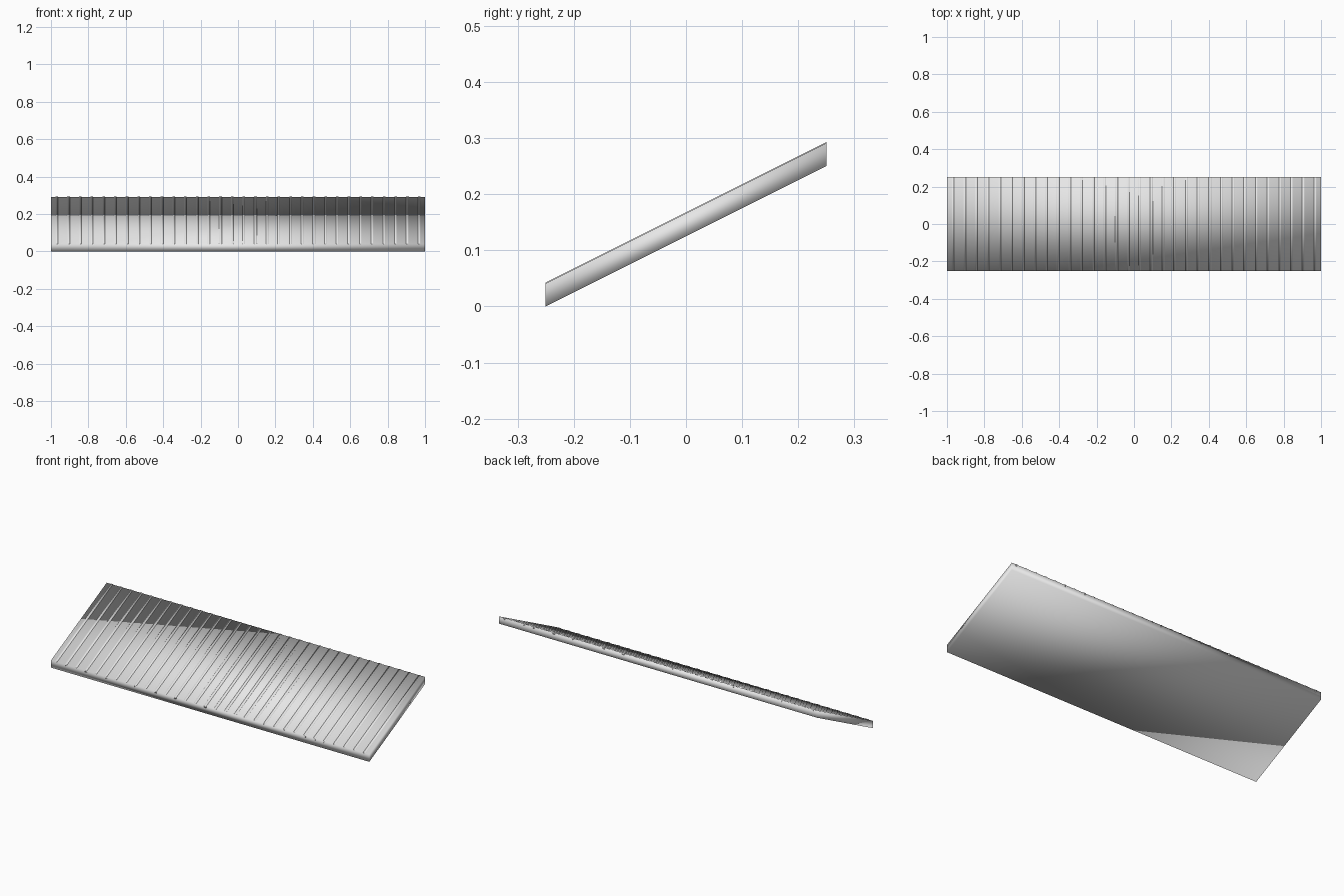
import bpy, bmesh

old = bpy.data.objects.get("Cube")
if old:
    bpy.data.objects.remove(old, do_unlink=True)

grey = bpy.data.materials.new("light grey")
grey.use_nodes = True
colour = (0.8, 0.8, 0.8, 1)
grey.diffuse_color = colour
grey.node_tree.nodes["Principled BSDF"].inputs["Base Color"].default_value = colour

HALF_DEPTH, RISE, THICK, RIB_HEIGHT = 0.25, 0.25, 0.041, 0.002
RIBS, RIB_WIDTH = 32, 0.014


def sloped_box(name, x, width, bottom, top):
    """Box whose top and bottom climb together towards the back."""
    bm = bmesh.new()
    bmesh.ops.create_cube(bm, size=1)
    for v in bm.verts:
        back = v.co.y + 0.5
        v.co.x = x + v.co.x * width
        v.co.y = v.co.y * 2 * HALF_DEPTH
        v.co.z = (top if v.co.z > 0 else bottom) + RISE * back
    for f in bm.faces:
        f.smooth = True
    mesh = bpy.data.meshes.new(name)
    bm.to_mesh(mesh)
    bm.free()
    mesh.materials.append(grey)
    obj = bpy.data.objects.new(name, mesh)
    bpy.context.collection.objects.link(obj)
    return obj


# Sloping roof panel with softly shaded edges
sloped_box("roof_panel", 0, 2, 0, THICK)

# Thin raised seams running up the slope
pitch = 2 / RIBS
for i in range(RIBS):
    sloped_box(f"seam_{i + 1}", -1 + pitch * (i + 0.5), RIB_WIDTH,
               THICK - 0.01, THICK + RIB_HEIGHT)
